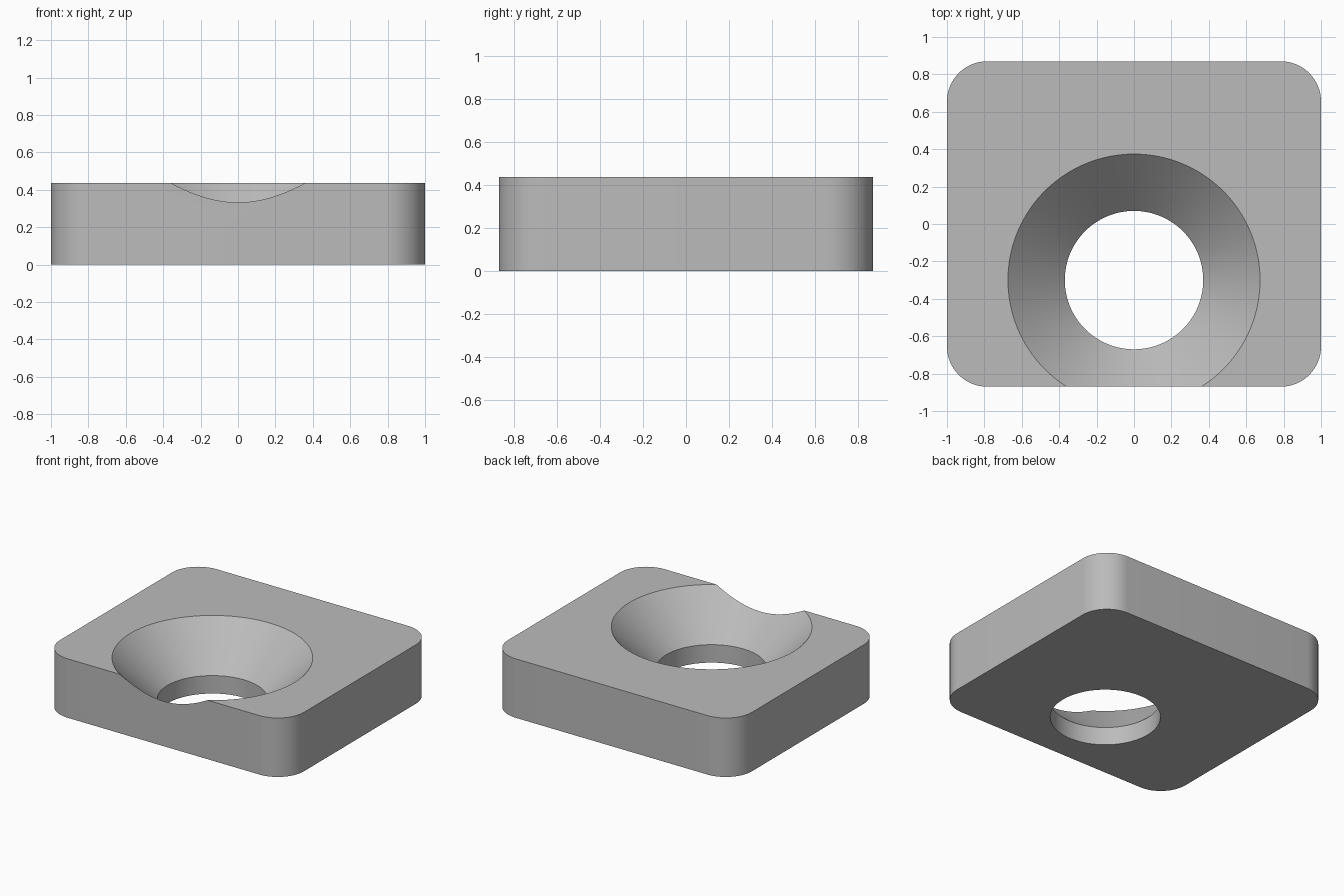
import bpy
import bmesh
from math import cos, sin, pi, radians

if "Cube" in bpy.data.objects:
    bpy.data.objects.remove(bpy.data.objects["Cube"], do_unlink=True)

HALF_X, HALF_Y, HEIGHT, CORNER = 1.0, 0.87, 0.437, 0.215
HOLE_Y, HOLE_R, SINK_R = -0.30, 0.37, 0.674
CORNER_STEPS, HOLE_STEPS = 16, 128

grey = bpy.data.materials.new("plain grey")
grey.use_nodes = True
colour = (0.5, 0.5, 0.5, 1)
grey.diffuse_color = colour
grey.node_tree.nodes["Principled BSDF"].inputs["Base Color"].default_value = colour


def stacked_rings(name, rings):
    """Closed solid skinned through rings of equal point count, bottom to top."""
    bm = bmesh.new()
    loops = [[bm.verts.new(p) for p in ring] for ring in rings]
    n = len(loops[0])
    for low, high in zip(loops, loops[1:]):
        for i in range(n):
            j = (i + 1) % n
            bm.faces.new((low[i], low[j], high[j], high[i]))
    bm.faces.new(loops[0][::-1])
    bm.faces.new(loops[-1])
    mesh = bpy.data.meshes.new(name)
    bm.to_mesh(mesh)
    bm.free()
    mesh.materials.append(grey)
    obj = bpy.data.objects.new(name, mesh)
    bpy.context.collection.objects.link(obj)
    return obj


def rounded_rectangle(z):
    points = []
    for quarter, (sx, sy) in enumerate([(1, 1), (-1, 1), (-1, -1), (1, -1)]):
        for i in range(CORNER_STEPS + 1):
            a = (quarter + i / CORNER_STEPS) * pi / 2
            points.append((sx * (HALF_X - CORNER) + CORNER * cos(a),
                           sy * (HALF_Y - CORNER) + CORNER * sin(a), z))
    return points


def circle(radius, z):
    angles = [2 * pi * i / HOLE_STEPS for i in range(HOLE_STEPS)]
    return [(radius * cos(a), HOLE_Y + radius * sin(a), z) for a in angles]


# Rounded block
plate = stacked_rings("plate", [rounded_rectangle(0), rounded_rectangle(HEIGHT)])

# Through hole with a 45 degree countersink that breaks out of the front edge
over = 0.1
cutter = stacked_rings("countersunk_hole_cutter", [
    circle(HOLE_R, -over),
    circle(HOLE_R, HEIGHT - (SINK_R - HOLE_R)),
    circle(SINK_R + over, HEIGHT + over)])
cutter.hide_render = True

cut = plate.modifiers.new("countersunk hole", 'BOOLEAN')
cut.operation = 'DIFFERENCE'
cut.solver = 'EXACT'
cut.object = cutter

bpy.ops.object.select_all(action='DESELECT')
plate.select_set(True)
bpy.context.view_layer.objects.active = plate
bpy.ops.object.modifier_apply(modifier=cut.name)
bpy.data.objects.remove(cutter, do_unlink=True)
bpy.ops.object.shade_smooth_by_angle(angle=radians(30))
